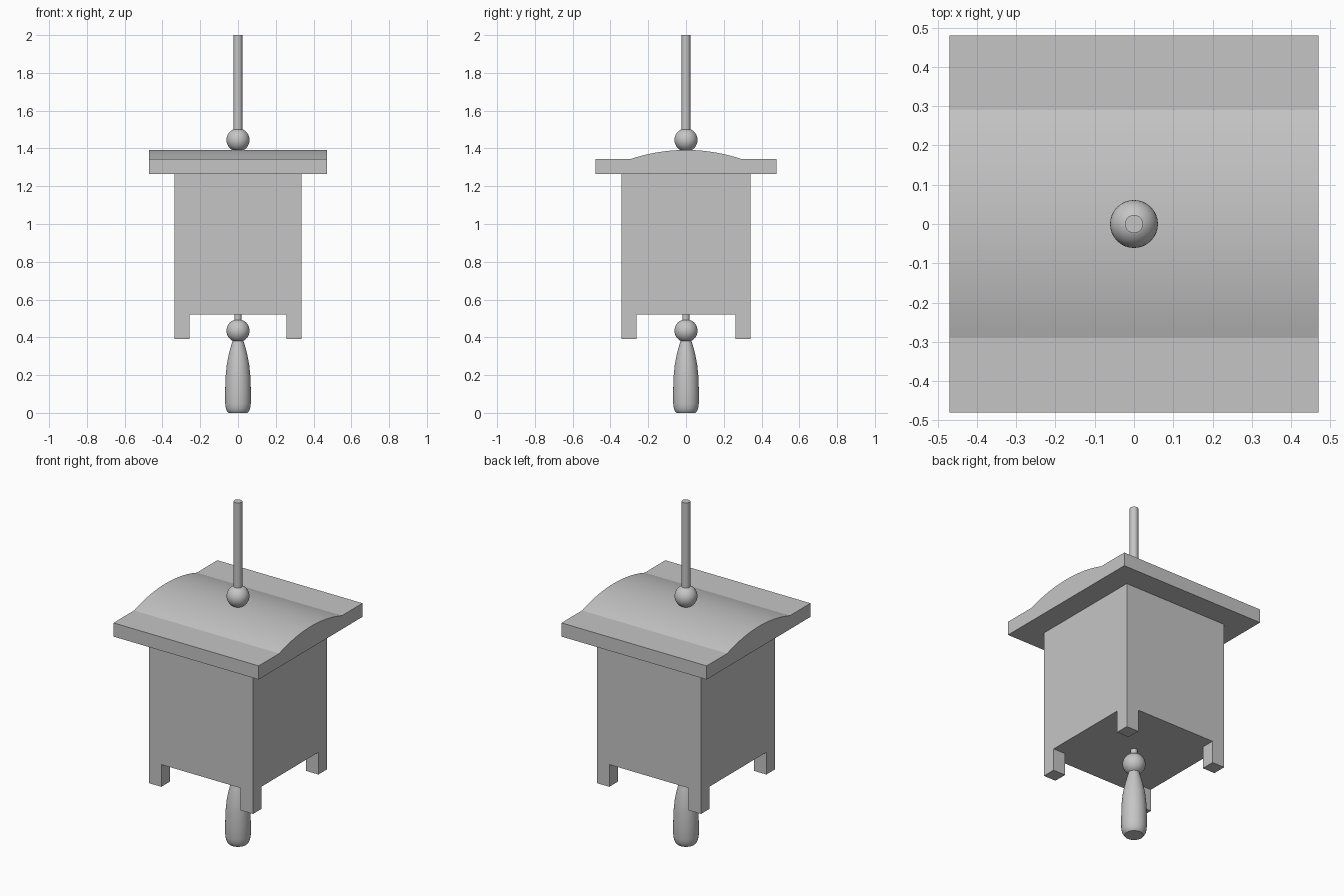
import bpy, bmesh, math

if "Cube" in bpy.data.objects:
    bpy.data.objects.remove(bpy.data.objects["Cube"])

grey = bpy.data.materials.new("plain grey")
grey.diffuse_color = (0.56, 0.56, 0.56, 1)
grey.use_nodes = True
grey.node_tree.nodes["Principled BSDF"].inputs["Base Color"].default_value = grey.diffuse_color


def finish(name, bm, angle=None):
    bmesh.ops.recalc_face_normals(bm, faces=bm.faces[:])
    mesh = bpy.data.meshes.new(name)
    bm.to_mesh(mesh)
    bm.free()
    ob = bpy.data.objects.new(name, mesh)
    bpy.context.collection.objects.link(ob)
    mesh.materials.append(grey)
    if angle:
        bpy.ops.object.select_all(action='DESELECT')
        ob.select_set(True)
        bpy.context.view_layer.objects.active = ob
        bpy.ops.object.shade_smooth_by_angle(angle=math.radians(angle))
    return ob


def lathe(name, profile, sides=32, angle=35):
    """Closed solid turned round z from (radius, height) points."""
    bm = bmesh.new()
    rings = []
    for r, z in profile:
        rings.append([bm.verts.new((r * math.cos(2 * math.pi * i / sides),
                                    r * math.sin(2 * math.pi * i / sides), z))
                      for i in range(sides)])
    for a, b in zip(rings, rings[1:]):
        for i in range(sides):
            j = (i + 1) % sides
            bm.faces.new((a[i], a[j], b[j], b[i]))
    bm.faces.new(rings[0][::-1])
    bm.faces.new(rings[-1])
    return finish(name, bm, angle)


def ball(name, z, r):
    bm = bmesh.new()
    bmesh.ops.create_uvsphere(bm, u_segments=32, v_segments=20, radius=r)
    bmesh.ops.translate(bm, verts=bm.verts[:], vec=(0, 0, z))
    finish(name, bm, 35)


# Box body with four flush corner feet
HX, HY, FOOT = 0.337, 0.342, 0.08
Z_FOOT, Z_BASE, Z_TOP = 0.39, 0.52, 1.265
bm = bmesh.new()
xs = (-HX, -HX + FOOT, HX - FOOT, HX)
ys = (-HY, -HY + FOOT, HY - FOOT, HY)
grid = [[bm.verts.new((x, y, Z_BASE)) for y in ys] for x in xs]
corners = []
for i in range(3):
    for j in range(3):
        f = bm.faces.new((grid[i][j], grid[i][j + 1], grid[i + 1][j + 1], grid[i + 1][j]))
        if i != 1 and j != 1:
            corners.append(f)
rim = [e for e in bm.edges if e.is_boundary]
up = bmesh.ops.extrude_edge_only(bm, edges=rim)["geom"]
for v in up:
    if isinstance(v, bmesh.types.BMVert):
        v.co.z = Z_TOP
bmesh.ops.contextual_create(bm, geom=[e for e in bm.edges if e.is_boundary])
for f in corners:
    out = bmesh.ops.extrude_discrete_faces(bm, faces=[f])["faces"][0]
    for v in out.verts:
        v.co.z = Z_FOOT
bmesh.ops.remove_doubles(bm, verts=bm.verts[:], dist=1e-5)
finish("box_body", bm)

# Roof slab with a shallow arched ridge running along x
RX, RY, EDGE, RISE, HALF = 0.47, 0.48, 1.345, 0.047, 0.29
R = (HALF ** 2 + RISE ** 2) / (2 * RISE)
prof = [(-RY, Z_TOP), (-RY, EDGE)]
a = math.asin(HALF / R)
N = 20
for i in range(N + 1):
    t = -a + 2 * a * i / N
    prof.append((R * math.sin(t), EDGE + RISE - R + R * math.cos(t)))
prof += [(RY, EDGE), (RY, Z_TOP)]
bm = bmesh.new()
face = bm.faces.new([bm.verts.new((-RX, y, z)) for y, z in prof])
ext = bmesh.ops.extrude_face_region(bm, geom=[face], use_keep_orig=True)["geom"]
for v in ext:
    if isinstance(v, bmesh.types.BMVert):
        v.co.x = RX
finish("arched_roof", bm, 12)

# Hanging rod, upper and lower
lathe("upper_rod", [(0.023, 1.36), (0.023, 2.0)], 24)
lathe("lower_rod", [(0.019, 0.45), (0.019, 0.53)], 24)

# Beads above and below the box
ball("upper_bead", 1.445, 0.061)
ball("lower_bead", 0.435, 0.061)

# Turned weight at the bottom
lathe("hanging_weight", [
    (0.050, 0.0), (0.057, 0.008), (0.064, 0.022), (0.068, 0.05), (0.068, 0.12),
    (0.066, 0.19), (0.060, 0.25), (0.051, 0.30), (0.041, 0.34), (0.030, 0.378),
    (0.027, 0.395)])
